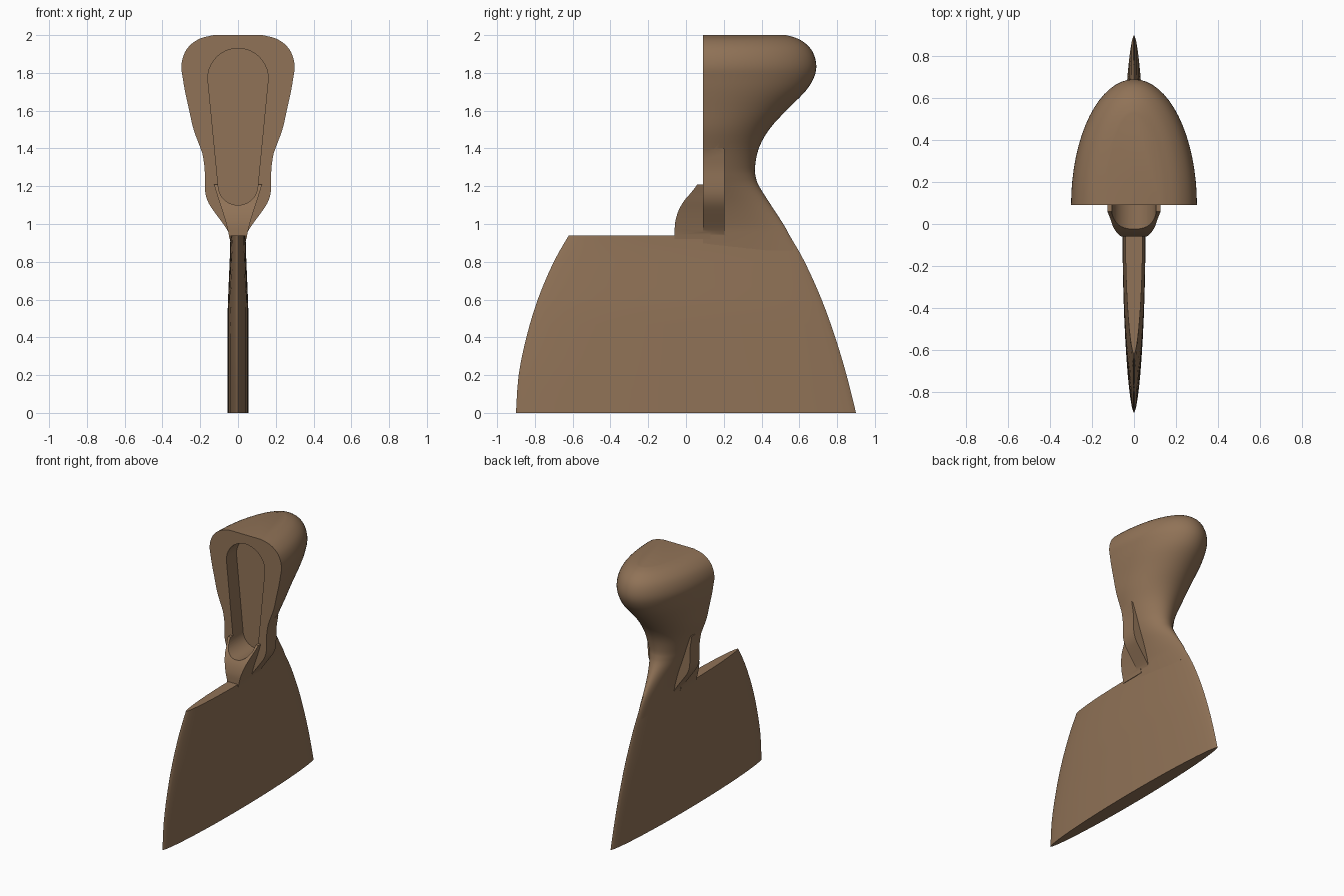
import bpy, bmesh, math
from mathutils import Vector

if "Cube" in bpy.data.objects:
    bpy.data.objects.remove(bpy.data.objects["Cube"])

wood = bpy.data.materials.new("wood")
wood.diffuse_color = (0.28, 0.17, 0.095, 1)
wood.use_nodes = True
wood.node_tree.nodes["Principled BSDF"].inputs["Base Color"].default_value = wood.diffuse_color


def smooth_rows(rows, n=3):
    """Catmull-Rom resampling of a list of (z, a, b) rows."""
    p = [Vector(r) for r in rows]
    p = [p[0]] + p + [p[-1]]
    out = []
    for i in range(1, len(p) - 2):
        a, b, c, d = p[i - 1:i + 3]
        for k in range(n):
            t = k / n
            out.append(0.5 * (2 * b + (c - a) * t + (2 * a - 5 * b + 4 * c - d) * t * t
                              + (3 * b - a - 3 * c + d) * t ** 3))
    return out + [p[-1]]


def loft(name, rings):
    bm = bmesh.new()
    vr = [[bm.verts.new(co) for co in r] for r in rings]
    n = len(vr[0])
    for a, b in zip(vr, vr[1:]):
        for i in range(n):
            j = (i + 1) % n
            bm.faces.new((a[i], a[j], b[j], b[i]))
    bm.faces.new(vr[0][::-1])
    bm.faces.new(vr[-1])
    bmesh.ops.recalc_face_normals(bm, faces=bm.faces)
    me = bpy.data.meshes.new(name)
    bm.to_mesh(me)
    bm.free()
    ob = bpy.data.objects.new(name, me)
    bpy.context.collection.objects.link(ob)
    me.materials.append(wood)
    return ob


def boolean(ob, other, op):
    m = ob.modifiers.new(op.lower(), 'BOOLEAN')
    m.operation, m.object, m.solver = op, other, 'EXACT'
    bpy.context.view_layer.objects.active = ob
    bpy.ops.object.modifier_apply(modifier=m.name)
    bpy.data.objects.remove(other)


# Blade: lens sections, rows are (z, front y, back y)
blade_rows = [(0, -.9, .9), (.2, -.886, .85), (.4, -.845, .79), (.6, -.785, .718),
              (.8, -.70, .628), (.94, -.62, .548)]
rings = []
for z, f, b in smooth_rows(blade_rows):
    thick = .055 if z < .55 else .055 - .014 * min(1, (z - .55) / .33)
    ring = []
    for i in range(48):
        a = math.tau * i / 48
        s = math.sin(a)
        x = math.copysign(abs(s) ** 1.2, s) * thick
        ring.append((x, (f + b) / 2 + math.cos(a) * (b - f) / 2, z))
    rings.append(ring)
blade = loft("blade", rings)

# Handle: half-ellipse sections behind a flat front, rows are (z, half width, back y)
FRONT = .09
handle_rows = [(.86, .036, .585), (.94, .045, .548), (1.0, .055, .515), (1.1, .085, .45),
               (1.2, .125, .387), (1.25, .145, .369), (1.3, .163, .365), (1.4, .198, .385),
               (1.5, .235, .44), (1.6, .258, .53), (1.7, .28, .63), (1.77, .292, .675),
               (1.83, .30, .69), (1.89, .289, .68), (1.94, .26, .65), (1.98, .205, .595),
               (2.0, .13, .53)]
rings = []
for z, w, b in smooth_rows(handle_rows):
    rings.append([(w * math.cos(math.pi * i / 32),
                   FRONT + (b - FRONT) * math.sin(math.pi * i / 32), z) for i in range(33)])
handle = loft("handle", rings)


def slab(name, rows):
    """Rectangular sections, rows are (z, half width, front y, back y)."""
    return loft(name, [[(-w, f, z), (w, f, z), (w, b, z), (-w, b, z)] for z, w, f, b in rows])


# Flared shoulders beside the neck
shoulder_rows = [(.92, .035, 0), (.96, .052, 0), (1.0, .078, 0), (1.06, .122, 0), (1.11, .155, 0),
                 (1.16, .172, 0), (1.22, .176, 0), (1.3, .177, 0), (1.4, .193, 0)]
shoulder = slab("shoulder", [(z, w, FRONT, .205) for z, w, _ in smooth_rows(shoulder_rows)])

# Front lip that cups the lower end of the pocket
lip_rows = [(.92, .045, -.06), (.96, .052, -.06), (1.01, .065, -.057), (1.07, .083, -.04),
            (1.12, .1, -.012), (1.16, .112, .022), (1.185, .12, .042), (1.21, .127, .06)]
lip = slab("lip", [(z, w, f, .13) for z, w, f in smooth_rows(lip_rows)])

# Pocket cutter: tapered slot with round ends
slot = [(.16 * math.cos(math.pi * i / 20), 1.77 + .16 * math.sin(math.pi * i / 20)) for i in range(21)]
slot += [(-.105 * math.cos(math.pi * i / 20), 1.205 - .105 * math.sin(math.pi * i / 20)) for i in range(21)]
cutter = loft("pocket_cutter", [[(x, y, z) for x, z in slot] for y in (-.3, .21)])
cutter.hide_render = True

boolean(handle, shoulder, 'UNION')
boolean(handle, lip, 'UNION')
boolean(handle, cutter, 'DIFFERENCE')

for ob in (blade, handle):
    bpy.ops.object.select_all(action='DESELECT')
    ob.select_set(True)
    bpy.context.view_layer.objects.active = ob
    bpy.ops.object.shade_smooth_by_angle(angle=math.radians(30))
